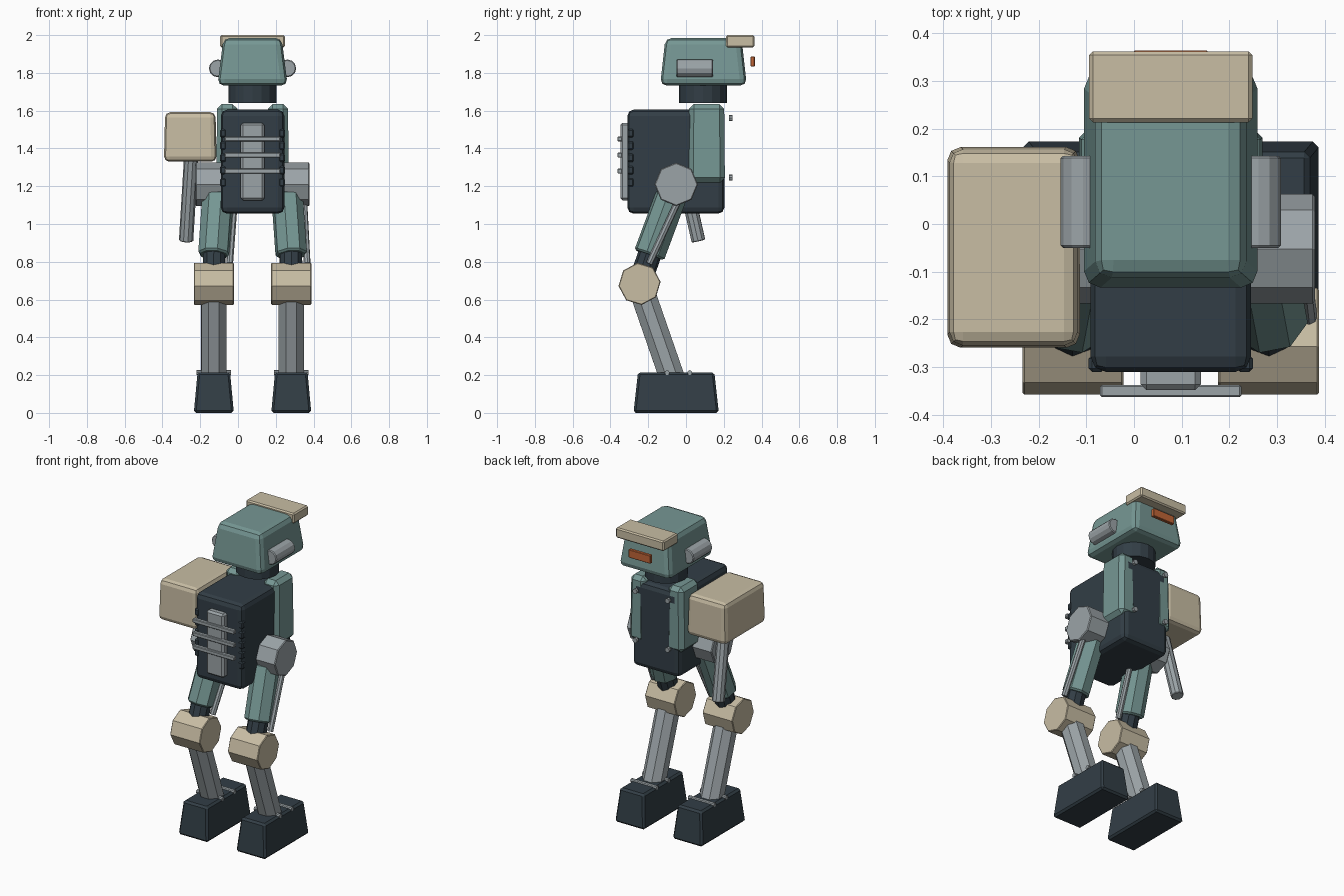
import bpy, bmesh
from mathutils import Vector, Matrix

cube = bpy.data.objects.get("Cube")
if cube:
    bpy.data.objects.remove(cube)

MID = 0.077  # centre line of the body


def material(name, rgb):
    m = bpy.data.materials.new(name)
    m.use_nodes = True
    m.diffuse_color = (*rgb, 1)
    m.node_tree.nodes["Principled BSDF"].inputs["Base Color"].default_value = (*rgb, 1)
    return m


DARK = material("dark slate", (0.032, 0.048, 0.061))
TEAL = material("dusty teal", (0.18, 0.31, 0.295))
SAND = material("sand", (0.58, 0.51, 0.37))
GREY = material("steel grey", (0.33, 0.37, 0.39))
ORANGE = material("orange", (0.53, 0.13, 0.038))


def finish(bm, name, mat, bevel=0, segments=1):
    mesh = bpy.data.meshes.new(name)
    bm.to_mesh(mesh)
    bm.free()
    mesh.materials.append(mat)
    ob = bpy.data.objects.new(name, mesh)
    bpy.context.collection.objects.link(ob)
    if bevel:
        mod = ob.modifiers.new("bevel", "BEVEL")
        mod.width, mod.segments = bevel, segments
        mod.limit_method = "ANGLE"
        mod.angle_limit = 0.9
    return ob


def box(name, mat, x, y, z, bevel=0, segments=1, taper=(0, 0)):
    """Box from (low, high) ranges; taper pulls in the top on x and y."""
    bm = bmesh.new()
    bmesh.ops.create_cube(bm, size=1)
    for v in bm.verts:
        top = v.co.z > 0
        sx, sy = (1 if c > 0 else -1 for c in v.co.xy)
        v.co = (x[sx > 0] - sx * taper[0] * top, y[sy > 0] - sy * taper[1] * top, z[top])
    return finish(bm, name, mat, bevel, segments)


def tube(name, mat, a, b, r, sides=8, bevel=0, roll=0.0, r2=None):
    """Straight cylinder between two points."""
    a, b = Vector(a), Vector(b)
    bm = bmesh.new()
    bmesh.ops.create_cone(bm, cap_ends=True, segments=sides, radius1=r,
                          radius2=r2 or r, depth=(b - a).length)
    turn = (b - a).to_track_quat("Z", "Y").to_matrix().to_4x4()
    bm.transform(Matrix.Translation((a + b) / 2) @ turn @ Matrix.Rotation(roll, 4, "Z"))
    return finish(bm, name, mat, bevel)


# Torso with collar straps
box("torso", DARK, (MID - 0.168, MID + 0.168), (-0.31, 0.203), (1.055, 1.605), 0.032, 2)
for side, s in (("right", -1), ("left", 1)):
    xs = sorted((MID + s * 0.075, MID + s * 0.193))
    box(side + "_chest_strap", TEAL, xs, (0.013, 0.206), (1.22, 1.635), 0.025, 1, (0.006, 0.004))
    for z in (1.245, 1.56):
        x = MID + s * 0.115
        tube(side + "_chest_bolt", GREY, (x, 0.228, z), (x, 0.247, z), 0.016)
    # Dark studs along the back corners
    for i in range(5):
        z = 1.22 + i * 0.065
        x = MID + s * 0.155
        box(side + "_back_stud", DARK, (x - 0.017, x + 0.017), (-0.31, -0.275),
            (z - 0.022, z + 0.022), 0.007)

# Spine plate and ribs
box("spine_plate", GREY, (MID - 0.063, MID + 0.063), (-0.348, -0.29), (1.125, 1.535), 0.012)
for z in (1.28, 1.365, 1.45):
    box("spine_rib", GREY, (MID - 0.148, MID + 0.148), (-0.363, -0.337), (z - 0.013, z + 0.013), 0.004)

# Neck and head
tube("neck", DARK, (MID, 0.09, 1.64), (MID, 0.09, 1.735), 0.127, 16)
tube("neck_ring", DARK, (MID, 0.09, 1.72), (MID, 0.09, 1.77), 0.11, 16)
box("head", TEAL, (MID - 0.186, MID + 0.186), (-0.137, 0.322), (1.733, 1.985), 0.034, 2, (0.032, 0.028))
box("brow_visor", SAND, (MID - 0.171, MID + 0.171), (0.213, 0.362), (1.935, 2.0), 0.008)
box("eye_slit", ORANGE, (MID - 0.078, MID + 0.078), (0.342, 0.364), (1.833, 1.886), 0.003)
for side, s in (("right", -1), ("left", 1)):
    x = MID + s * 0.184
    tube(side + "_ear_pod", GREY, (x, -0.05, 1.824), (x, 0.143, 1.824), 0.047, 12, 0.005)

# Single shoulder pod with its arm
box("shoulder_pod", SAND, (-0.392, -0.113), (-0.26, 0.162), (1.33, 1.592), 0.028, 2, (0.006, 0.006))
tube("arm", GREY, (-0.245, -0.045, 1.4), (-0.275, 0.066, 0.91), 0.038, 10, 0.004)

# Hip axle
tube("hip_axle", GREY, (MID - 0.302, -0.052, 1.21), (MID + 0.302, -0.052, 1.21), 0.115, 8, 0.005)

# Legs
for side, s in (("right", -1), ("left", 1)):
    x = MID + s * 0.205
    hip = Vector((MID + s * 0.183, -0.078, 1.15))
    thigh_end = Vector((x, -0.195, 0.835))
    knee = Vector((x, -0.246, 0.683))
    ankle = Vector((x, -0.075, 0.19))
    tube(side + "_thigh", TEAL, hip, thigh_end, 0.085, 8, 0.01, 0.39)
    tube(side + "_knee_link", DARK, thigh_end.lerp(hip, 0.1), knee, 0.062, 10)
    tube(side + "_thigh_piston", GREY, hip + Vector((0.088, 0.04, -0.02)),
         (x + 0.084, -0.195, 0.79), 0.018, 8)
    tube(side + "_knee", SAND, knee - Vector((0.106, 0, 0)), knee + Vector((0.106, 0, 0)),
         0.112, 8, 0.004, 0.1)
    tube(side + "_shin", GREY, knee, ankle, 0.072, 8, 0, 0.39)
    box(side + "_foot", DARK, (x - 0.106, x + 0.106), (-0.278, 0.174), (0, 0.215), 0.012, 1, (0.02, 0.024))
    for y in (-0.1, 0.02):
        tube(side + "_foot_bar", GREY, (x - 0.092, y, 0.213), (x + 0.092, y, 0.213), 0.013, 8)
